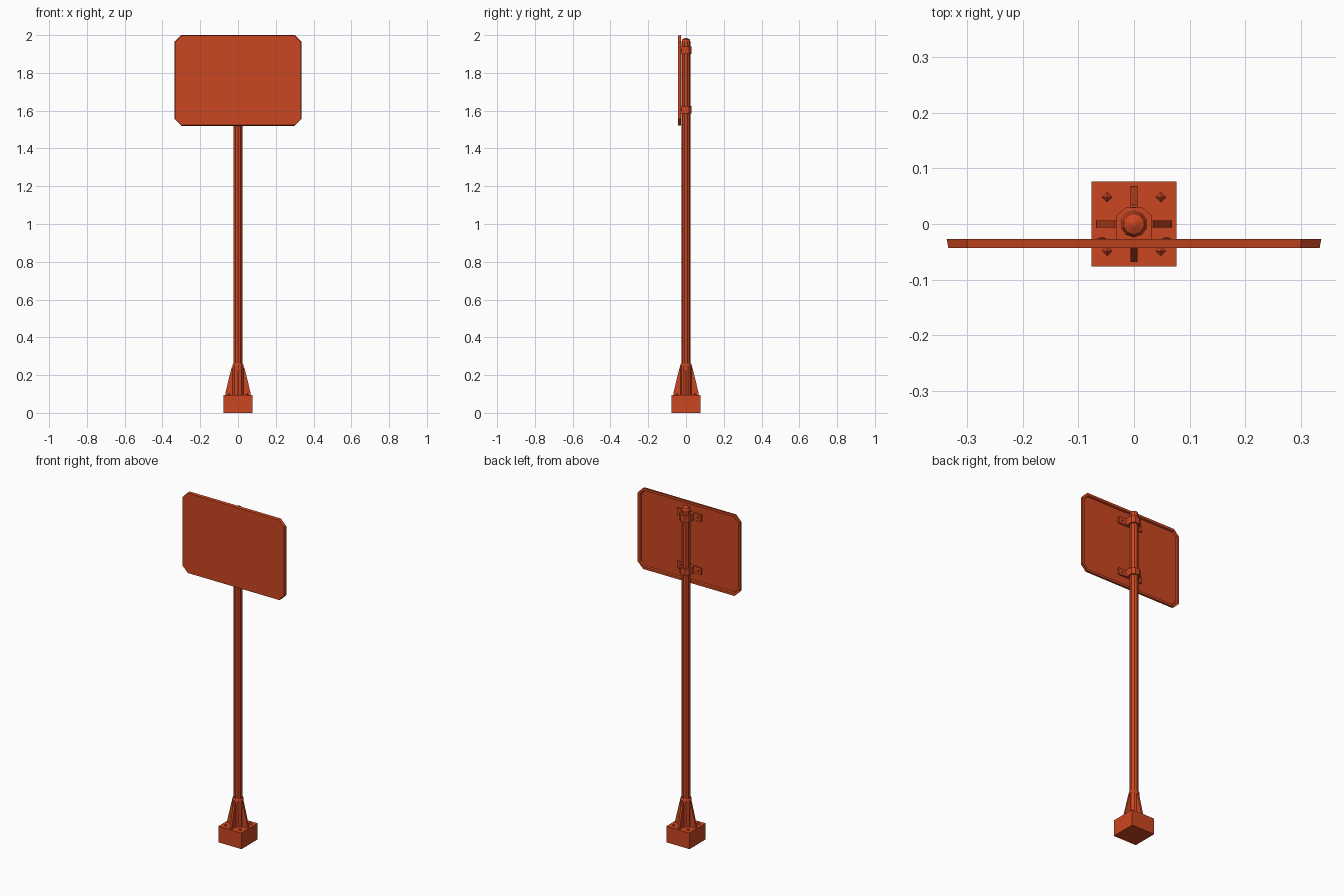
import bpy, bmesh, math

cube = bpy.data.objects.get("Cube")
if cube:
    bpy.data.objects.remove(cube, do_unlink=True)

paint = bpy.data.materials.new("orange_red_paint")
paint.use_nodes = True
COLOR = (0.6, 0.062, 0.015, 1)
paint.diffuse_color = COLOR
paint.node_tree.nodes["Principled BSDF"].inputs["Base Color"].default_value = COLOR


def finish(name, bm):
    bmesh.ops.recalc_face_normals(bm, faces=bm.faces)
    mesh = bpy.data.meshes.new(name)
    bm.to_mesh(mesh)
    bm.free()
    mesh.materials.append(paint)
    obj = bpy.data.objects.new(name, mesh)
    bpy.context.collection.objects.link(obj)
    return obj


def loft(name, rings):
    """Join matching rings of points, closing both ends."""
    bm = bmesh.new()
    loops = [[bm.verts.new(p) for p in ring] for ring in rings]
    for a, b in zip(loops, loops[1:]):
        for i in range(len(a)):
            j = (i + 1) % len(a)
            bm.faces.new((a[i], a[j], b[j], b[i]))
    bm.faces.new(loops[0])
    bm.faces.new(loops[-1])
    return finish(name, bm)


def box(name, lo, hi):
    corners = [(lo[0], lo[1]), (hi[0], lo[1]), (hi[0], hi[1]), (lo[0], hi[1])]
    return loft(name, [[(x, y, z) for x, y in corners] for z in (lo[2], hi[2])])


def turned(name, profile, sides, x=0, y=0):
    """Faceted solid from (radius, height) pairs."""
    def ring(r, z):
        angles = [math.tau * i / sides + math.pi / 2 for i in range(sides)]
        return [(x + r * math.cos(a), y + r * math.sin(a), z) for a in angles]
    return loft(name, [ring(r, z) for r, z in profile])


# Footing, post and collar
box("base_block", (-0.076, -0.076, 0), (0.076, 0.076, 0.095))
turned("post", [(0.024, 0.09), (0.024, 1.965), (0.019, 1.978), (0.004, 1.985)], 10)
turned("collar", [(0.031, 0.09), (0.031, 0.25), (0.027, 0.262)], 10)

# Four gussets around the collar
fin = [(0.02, 0.09), (0.067, 0.09), (0.067, 0.105), (0.034, 0.24), (0.02, 0.24)]
for i in range(4):
    gusset = loft("gusset", [[(x, y, z) for x, z in fin] for y in (-0.006, 0.006)])
    gusset.rotation_euler.z = i * math.pi / 2

# Anchor bolts
for sx in (-1, 1):
    for sy in (-1, 1):
        turned("anchor_bolt", [(0.009, 0.09), (0.009, 0.097), (0.001, 0.104)],
               4, sx * 0.048, sy * 0.048)


# Sign panel with clipped corners and a recessed back
def outline(inset, y):
    w, h, c = 0.336 - inset, 0.24 - inset, 0.036 - inset * 0.6
    pts = [(w, c - h), (w, h - c), (w - c, h), (c - w, h),
           (-w, h - c), (-w, c - h), (c - w, -h), (w - c, -h)]
    return [(x, y, z + 1.76) for x, z in pts]


loft("sign_panel", [outline(0.003, -0.043), outline(0, -0.027),
                    outline(0.014, -0.027), outline(0.018, -0.036)])

# Clamps holding the panel to the post
strap = [(-0.031, -0.037), (0.031, -0.037), (0.031, 0.016),
         (0.014, 0.03), (-0.014, 0.03), (-0.031, 0.016)]
for z in (1.605, 1.92):
    loft("clamp", [[(x, y, h) for x, y in strap] for h in (z - 0.02, z + 0.02)])
    for side in (-1, 1):
        xs = sorted((side * 0.028, side * 0.08))
        box("clamp_tab", (xs[0], -0.038, z - 0.02), (xs[1], -0.028, z + 0.02))
        bolt = turned("clamp_bolt", [(0.008, 0), (0.008, 0.004), (0.001, 0.007)], 4)
        bolt.rotation_euler.x = -math.pi / 2
        bolt.location = (side * 0.058, -0.03, z)
